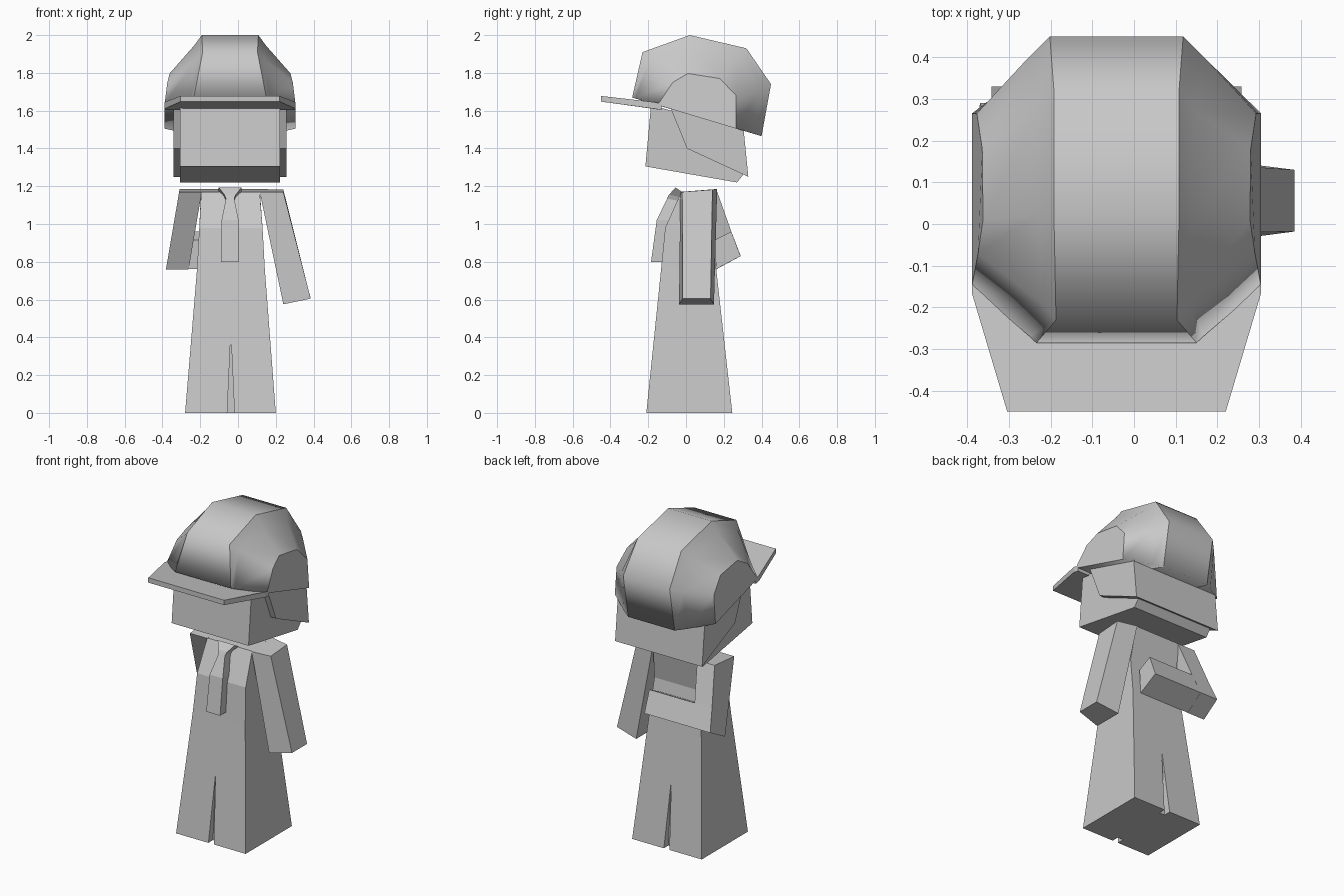
import bpy, bmesh

cube = bpy.data.objects.get("Cube")
if cube:
    bpy.data.objects.remove(cube, do_unlink=True)

GREY = (0.58, 0.58, 0.58, 1.0)
grey = bpy.data.materials.new("plain grey")
grey.use_nodes = True
grey.diffuse_color = GREY
grey.node_tree.nodes["Principled BSDF"].inputs["Base Color"].default_value = GREY

CX = -0.042  # centre line of the figure


def loft(name, rings, smooth=False, sharp_rings=()):
    """Skin a list of equal-length closed rings and cap both ends."""
    bm = bmesh.new()
    loops = [[bm.verts.new(p) for p in ring] for ring in rings]
    n = len(rings[0])
    for a, b in zip(loops, loops[1:]):
        for i in range(n):
            j = (i + 1) % n
            bm.faces.new((a[i], a[j], b[j], b[i]))
    caps = [bm.faces.new(loops[0]), bm.faces.new(loops[-1])]
    if smooth:
        for f in bm.faces:
            f.smooth = f not in caps
        # crisp creases along chosen rings and round the opening
        for k in sharp_rings:
            ring = set(loops[k])
            for e in bm.edges:
                if set(e.verts) <= ring:
                    e.smooth = False
        for e in bm.edges:
            if len(e.link_faces) == 2 and e.calc_face_angle() > 1.1:
                e.smooth = False
    bmesh.ops.recalc_face_normals(bm, faces=bm.faces[:])
    mesh = bpy.data.meshes.new(name)
    bm.to_mesh(mesh)
    bm.free()
    mesh.materials.append(grey)
    obj = bpy.data.objects.new(name, mesh)
    bpy.context.collection.objects.link(obj)
    return obj


def rect(x0, x1, y0, y1, z0, z1=None):
    """Rectangle seen from above; z0 at the front edge, z1 at the back."""
    z1 = z0 if z1 is None else z1
    return [(x0, y0, z0), (x1, y0, z0), (x1, y1, z1), (x0, y1, z1)]


def side_prism(name, profile, x0, x1):
    """Extrude a (y, z) side profile from x0 to x1."""
    return loft(name, [[(x, y, z) for y, z in profile] for x in (x0, x1)])


# Robe: tapered block, pulled in at the chest
robe = loft("robe", [
    rect(-0.28, 0.20, -0.21, 0.245, 0.0),
    rect(-0.217, 0.142, -0.132, 0.16, 0.76),
    rect(-0.205, 0.13, -0.11, 0.125, 0.98),
    rect(-0.195, 0.115, -0.025, 0.16, 1.17, 1.185),
])

# Slits in the hem, front and back
for label, y, apex_y, inner in (("front", -0.23, -0.17, -0.165), ("back", 0.265, 0.20, 0.20)):
    d = -1 if y < 0 else 1
    wedge = [(-0.058, -0.02), (-0.018, -0.02), (-0.038, 0.42)]
    cutter = loft(label + "_slit_cutter", [[(x, yy, z) for x, z in wedge]
                                          for yy in (y, inner)])
    cutter.hide_render = True
    mod = robe.modifiers.new("slit", 'BOOLEAN')
    mod.operation = 'DIFFERENCE'
    mod.solver = 'EXACT'
    mod.object = cutter
    bpy.context.view_layer.objects.active = robe
    bpy.ops.object.modifier_apply(modifier=mod.name)
    bpy.data.objects.remove(cutter, do_unlink=True)

# Necktie with its knot
loft("necktie", [
    rect(CX - hw, CX + hw, yf, yb, zf, zb) for hw, yf, yb, zf, zb in (
        (0.048, -0.185, -0.11, 0.80, 0.80),
        (0.045, -0.155, -0.09, 1.02, 1.02),
        (0.022, -0.10, -0.03, 1.135, 1.12),
        (0.030, -0.09, -0.02, 1.155, 1.14),
        (0.060, -0.055, -0.02, 1.193, 1.17),
    )])

# Straight arm, wider on the inner face
loft("straight_arm", [
    [(0.115, -0.03, 1.17), (0.24, -0.02, 1.17), (0.24, 0.14, 1.182), (0.115, 0.165, 1.185)],
    [(0.24, -0.037, 0.575), (0.385, -0.018, 0.605), (0.385, 0.13, 0.605), (0.24, 0.148, 0.575)],
])

# Bent arm: upper arm leaning back, forearm laid across the back
upper = [(-0.03, 1.17), (0.16, 1.185), (0.24, 0.96), (0.29, 0.83), (0.16, 0.76)]
loft("bent_upper_arm", [
    [(x + (z - 1.18) * 0.17, y, z) for y, z in upper] for x in (-0.31, -0.19)])
side_prism("bent_forearm", [(0.15, 0.915), (0.24, 0.96), (0.289, 0.83), (0.16, 0.761)],
           -0.33, 0.085)

# Head, tilted so the chin sits higher at the front
side_prism("head", [(-0.185, 1.63), (-0.215, 1.305), (0.27, 1.22), (0.31, 1.27), (0.28, 1.50)],
           CX - 0.265, CX + 0.265)

# Hair round the sides and back
side_prism("hair", [(-0.08, 1.61), (0.005, 1.40), (0.33, 1.25), (0.305, 1.50)],
           CX - 0.30, CX + 0.30)

# Helmet shell: (y, z, half width) for the crown strip, its shoulder and the flat side
crown = [(-0.285, 1.67, 0.192), (-0.23, 1.91, 0.145), (0.02, 2.0, 0.15),
         (0.32, 1.93, 0.15), (0.45, 1.74, 0.16), (0.40, 1.465, 0.16)]
shoulder = [(-0.27, 1.665, 0.208), (-0.19, 1.875, 0.18), (0.02, 1.945, 0.19),
            (0.27, 1.88, 0.19), (0.395, 1.72, 0.215), (0.365, 1.476, 0.215)]
flank = [(-0.15, 1.63, 0.347), (-0.07, 1.75, 0.332), (0.01, 1.797, 0.32),
         (0.18, 1.77, 0.322), (0.265, 1.68, 0.335), (0.265, 1.505, 0.347)]
half = [flank, shoulder, crown]
rings = [[(CX - w, y, z) for y, z, w in r] for r in half]
rings += [[(CX + w, y, z) for y, z, w in r] for r in reversed(half)]
loft("helmet_shell", rings, smooth=True, sharp_rings=(0, 2, 3, 5))

# Helmet brim: sloping slab flaring back to the shell
loft("helmet_brim", [
    [(CX - a, -0.45, zf), (CX + a, -0.45, zf), (CX + b, -0.165, zm),
     (CX + b, -0.13, zb), (CX - b, -0.13, zb), (CX - b, -0.165, zm)]
    for a, b, zf, zm, zb in ((0.262, 0.347, 1.648, 1.61, 1.604),
                             (0.262, 0.347, 1.678, 1.645, 1.636))
])
